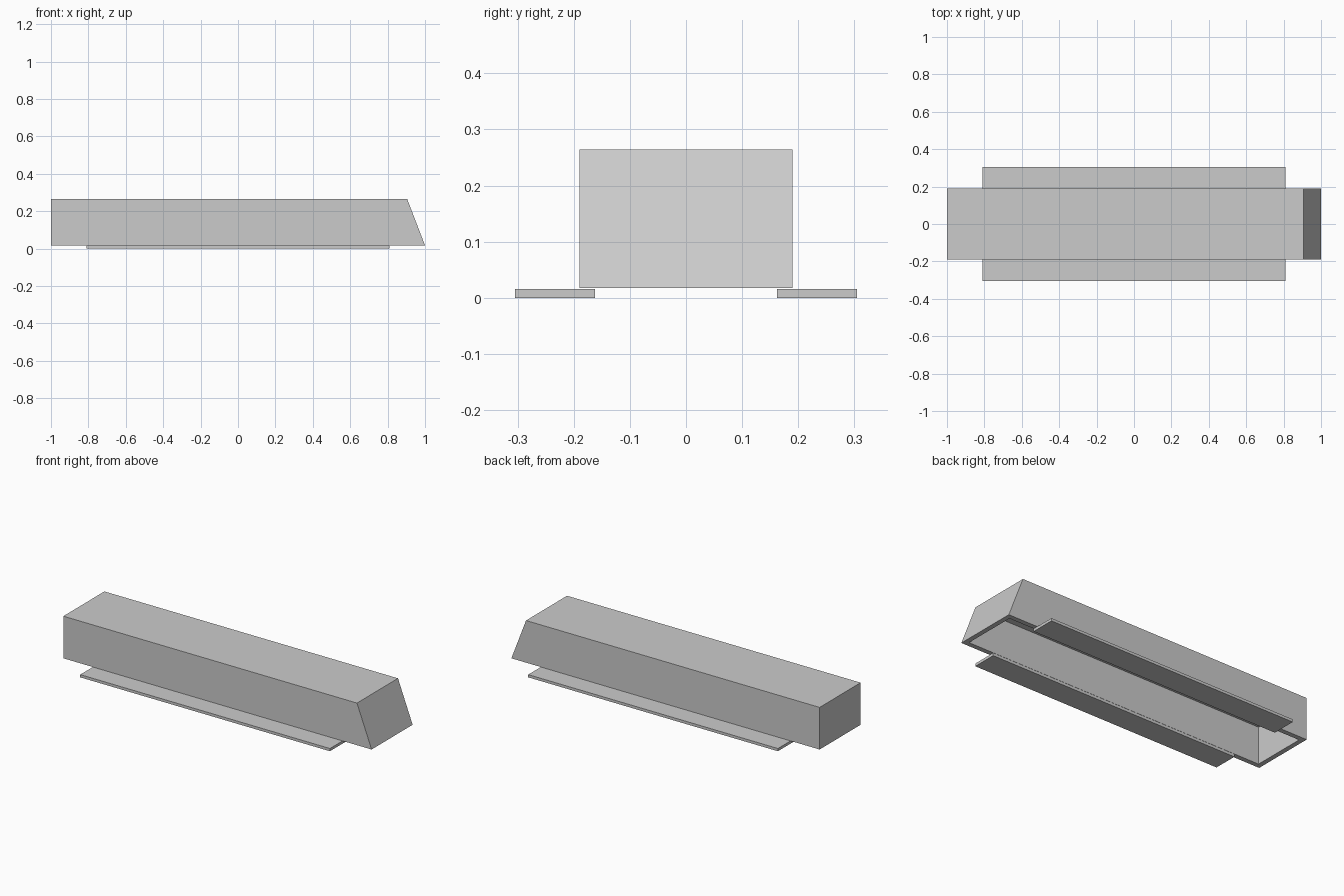
import bpy
import bmesh

if "Cube" in bpy.data.objects:
    bpy.data.objects.remove(bpy.data.objects["Cube"], do_unlink=True)

GREY = (0.6, 0.6, 0.6, 1)
grey = bpy.data.materials.new("plain grey")
grey.use_nodes = True
grey.diffuse_color = GREY
grey.node_tree.nodes["Principled BSDF"].inputs["Base Color"].default_value = GREY


def make_object(name, bm):
    bmesh.ops.recalc_face_normals(bm, faces=bm.faces)
    mesh = bpy.data.meshes.new(name)
    bm.to_mesh(mesh)
    bm.free()
    mesh.materials.append(grey)
    obj = bpy.data.objects.new(name, mesh)
    bpy.context.collection.objects.link(obj)
    return obj


def extrude_profile(name, profile, y0, y1):
    """Extrude an (x, z) outline along y."""
    bm = bmesh.new()
    face = bm.faces.new([bm.verts.new((x, y0, z)) for x, z in profile])
    moved = bmesh.ops.extrude_face_region(bm, geom=[face])["geom"]
    verts = [v for v in moved if isinstance(v, bmesh.types.BMVert)]
    bmesh.ops.translate(bm, verts=verts, vec=(0, y1 - y0, 0))
    return make_object(name, bm)


BASE, TOP, HALF, WALL = 0.017, 0.264, 0.19, 0.028
SLOPE = 0.095 / (TOP - BASE)


def trough(x0, x1, z0, z1):
    """Outline with an upright end and a sloped end; x1 is measured at BASE."""
    def slant(z):
        return x1 - SLOPE * (z - BASE)
    return [(x0, z0), (slant(z0), z0), (slant(z1), z1), (x0, z1)]


# Hollow cover, open underneath
cover = extrude_profile("cover", trough(-1, 1, BASE, TOP), -HALF, HALF)
cavity = extrude_profile("cavity_cutter",
                         trough(-1 + WALL, 1 - WALL, BASE - 0.1, TOP - WALL),
                         -HALF + WALL, HALF - WALL)
cavity.hide_render = True
cavity.hide_viewport = True
cut = cover.modifiers.new("hollow", "BOOLEAN")
cut.operation = "DIFFERENCE"
cut.solver = "EXACT"
cut.object = cavity

# Mounting flanges along both long sides
for side, sign in (("front", -1), ("back", 1)):
    outline = [(-0.81, 0), (0.81, 0), (0.81, 0.016), (-0.81, 0.016)]
    extrude_profile(side + "_flange", outline, sign * (HALF - WALL), sign * 0.305)
